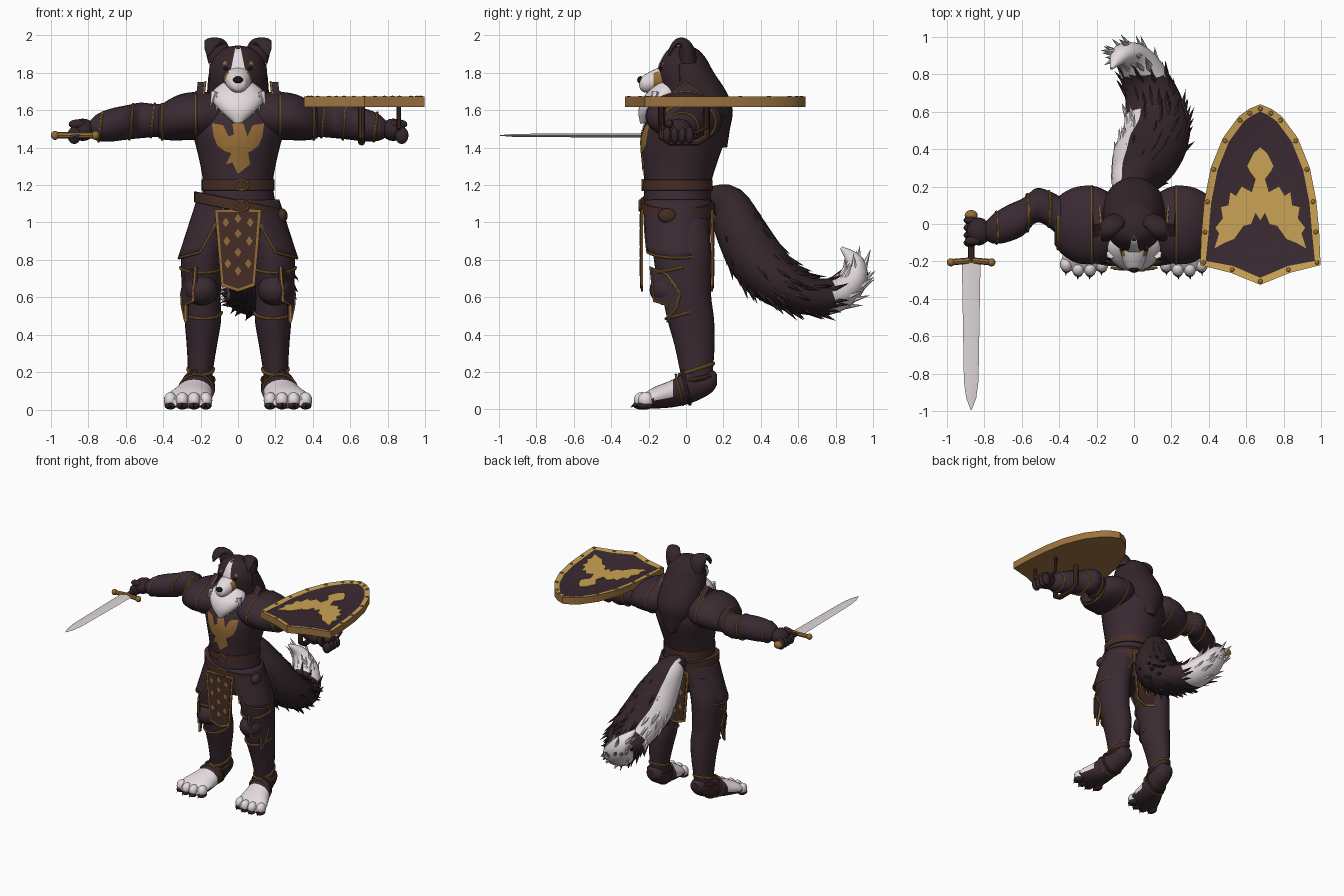
import bpy, bmesh, random
from math import sin, cos, pi, radians
from mathutils import Vector, Matrix
from mathutils.bvhtree import BVHTree

random.seed(4)
cube = bpy.data.objects.get("Cube")
if cube:
    bpy.data.objects.remove(cube)
X, Y, Z = Vector((1, 0, 0)), Vector((0, 1, 0)), Vector((0, 0, 1))


def material(name, *rgb):
    m = bpy.data.materials.new(name)
    m.use_nodes = True
    m.diffuse_color = (*rgb, 1)
    m.node_tree.nodes["Principled BSDF"].inputs["Base Color"].default_value = (*rgb, 1)
    return m


plum = material("plum_armor", .042, .023, .031)
fur = material("dark_fur", .035, .019, .023)
white = material("white_fur", .78, .71, .73)
steel = material("steel", .74, .68, .69)
gold = material("bright_gold", .6, .37, .09)
trim = material("old_gold", .3, .15, .037)
leather = material("brown_leather", .062, .026, .019)
wood = material("shield_wood", .34, .17, .05)
black = material("black", .01, .008, .01)


def finish(name, bm, mats, rule=None, recalc=True):
    """Turn a bmesh into a smooth object, colouring faces by rule(center, normal)."""
    if recalc:
        bmesh.ops.recalc_face_normals(bm, faces=bm.faces)
    bm.normal_update()
    me = bpy.data.meshes.new(name)
    mats = mats if isinstance(mats, (list, tuple)) else [mats]
    for f in bm.faces:
        f.smooth = True
        f.material_index = int(rule(f.calc_center_median(), f.normal)) if rule else 0
    bm.to_mesh(me)
    bm.free()
    for m in mats:
        me.materials.append(m)
    me.set_sharp_from_angle(angle=radians(42))
    ob = bpy.data.objects.new(name, me)
    bpy.context.collection.objects.link(ob)
    return ob


def spline(rows, n=4):
    """Catmull-Rom interpolation of rows of numbers."""
    out = []
    for i in range(len(rows) - 1):
        quad = rows[max(i - 1, 0)], rows[i], rows[i + 1], rows[min(i + 2, len(rows) - 1)]
        for t in (k / n for k in range(n)):
            out.append([.5 * (2*b + (c - a)*t + (2*a - 5*b + 4*c - d)*t*t + (3*b - a - 3*c + d)*t**3)
                        for a, b, c, d in zip(*quad)])
    return out + [list(rows[-1])]


def loft(name, rows, u, v, mats, rule=None, seg=24, side=1, steps=4):
    """Skin ellipses given as (x, y, z, radius along u, radius along v)."""
    rows, bm, rings = spline(rows, steps), bmesh.new(), []
    for i, (x, y, z, ra, rb) in enumerate(rows):
        w = v
        if v is None:
            w = (Vector(rows[min(i + 1, len(rows) - 1)][:3]) - Vector(rows[max(i - 1, 0)][:3])).cross(u).normalized()
        rings.append([bm.verts.new(Vector((x * side, y, z)) + u * max(ra, .002) * cos(a) + w * max(rb, .002) * sin(a))
                      for a in (2 * pi * k / seg for k in range(seg))])
    for lo, hi in zip(rings, rings[1:]):
        for k in range(seg):
            j = (k + 1) % seg
            bm.faces.new((lo[k], lo[j], hi[j], hi[k]))
    bm.faces.new(rings[0])
    bm.faces.new(rings[-1])
    return finish(name, bm, mats, rule)


def balls(name, centers, radii, mat):
    bm = bmesh.new()
    for c in centers:
        bmesh.ops.create_uvsphere(bm, u_segments=16, v_segments=10, radius=1,
                                  matrix=Matrix.LocRotScale(Vector(c), None, Vector(radii)))
    return finish(name, bm, mat)


def tube(name, pts, r, mat, closed=False):
    cu = bpy.data.curves.new(name, 'CURVE')
    cu.dimensions, cu.bevel_depth, cu.bevel_resolution, cu.use_fill_caps = '3D', r, 2, True
    sp = cu.splines.new('POLY')
    sp.points.add(len(pts) - 1)
    for p, q in zip(sp.points, pts):
        p.co = (*q, 1)
    sp.use_cyclic_u = closed
    tmp = bpy.data.objects.new(name, cu)
    bm = bmesh.new()
    bm.from_mesh(tmp.to_mesh())
    tmp.to_mesh_clear()
    bpy.data.objects.remove(tmp)
    finish(name, bm, mat)


def ring(name, c, ra, rb, u, v, r, mat, tilt=0, front=False):
    """Tilted elliptical band; front keeps only its forward half."""
    angles = [pi + pi * k / 20 for k in range(21)] if front else [2 * pi * k / 32 for k in range(32)]
    tube(name, [Vector(c) + u * ra * cos(a) + v * rb * sin(a) + u.cross(v) * tilt * sin(a) for a in angles],
         r, mat, not front)


def tufts(name, spikes, mats, rule=None):
    """Pointed locks given as (base, direction, length, radius)."""
    bm = bmesh.new()
    for base, way, length, r in spikes:
        way = Vector(way).normalized()
        bmesh.ops.create_cone(bm, cap_ends=True, segments=6, radius1=r, radius2=0, depth=length, matrix=Matrix.LocRotScale(
            Vector(base) + way * length / 2, way.to_track_quat('Z', 'Y'), None))
    finish(name, bm, mats, rule)


def mirrored(half):
    return half + [(-a, b) for a, b in reversed(half) if a > 0]


def plate(name, outline, place, push, mats, rule=None, rim=0):
    """Flat polygon mapped to space by place(a, b) and extruded by push."""
    bm = bmesh.new()
    face = bm.faces.new([bm.verts.new(place(a, b)) for a, b in outline])
    top = bmesh.ops.extrude_face_region(bm, geom=[face], use_keep_orig=True)["geom"]
    bmesh.ops.translate(bm, vec=push, verts=[g for g in top if isinstance(g, bmesh.types.BMVert)])
    bmesh.ops.recalc_face_normals(bm, faces=bm.faces)
    if rim:
        cap = [g for g in top if isinstance(g, bmesh.types.BMFace)]
        bmesh.ops.inset_region(bm, faces=cap, thickness=rim, depth=-.008)
    finish(name, bm, mats, rule)


def decal(name, outline, target, mat):
    """Thin painted patch, sliced finely and projected backwards onto a part."""
    src, bm = bmesh.new(), bmesh.new()
    src.from_mesh(target.data)
    tree = BVHTree.FromBMesh(src)
    src.free()
    face = bm.faces.new([bm.verts.new((a, -1, b)) for a, b in outline])
    bmesh.ops.triangulate(bm, faces=[face])
    for axis in (X, Z):
        for k in range(-20, 100):
            bmesh.ops.bisect_plane(bm, geom=bm.verts[:] + bm.edges[:] + bm.faces[:], plane_co=axis * k * .02, plane_no=axis)
    for vert in bm.verts:
        hit = tree.ray_cast(vert.co, Y)[0]
        vert.co.y = (hit.y if hit else -.1) - .005
    bm.normal_update()
    bmesh.ops.reverse_faces(bm, faces=[f for f in bm.faces if f.normal.y > 0])
    finish(name, bm, mat, recalc=False)


# Torso, chest emblem and belts
torso = loft("torso", [(0, -.03, .88, .17, .14), (0, -.03, .97, .21, .165), (0, -.045, 1.1, .2, .18),
                       (0, -.045, 1.2, .187, .178), (0, -.035, 1.3, .2, .195), (0, -.02, 1.42, .228, .22),
                       (0, -.01, 1.5, .25, .22), (0, 0, 1.58, .24, .195), (0, .01, 1.65, .18, .15), (0, .02, 1.7, .1, .1)],
             X, Y, plum, seg=32)
decal("chest_emblem", mirrored([(0, 1.54), (.03, 1.525), (.022, 1.47), (.05, 1.46), (.08, 1.52), (.14, 1.53),
      (.13, 1.46), (.11, 1.41), (.07, 1.38), (.035, 1.37), (.065, 1.31), (.03, 1.32), (0, 1.26)]), torso, trim)
for name, z, rx, ry, slope in (("waist_belt", 1.2, .195, .188, 0), ("hip_belt", 1.09, .236, .202, -.2)):
    belt = loft(name, [(0, -.045, z + d, rx + e, ry + e) for d, e in ((-.03, -.01), (-.028, 0), (.028, 0), (.03, -.01))],
                X, Y, leather, seg=32, steps=1)
    for vert in belt.data.vertices:
        vert.co.z += slope * vert.co.x
    ring(name + "_buckle", (.02, -.045 - ry, z), .035, .027, X, Z, .006, trim)
balls("belt_pouch", [(.235, -.1, 1.035)], (.03, .05, .04), leather)

# Front and back tabard with border and diamonds
cloth = mirrored([(0, .63), (.09, .66), (.125, 1.07)])
for name, y, out in (("front", -.24, -1), ("back", .135, 1)):
    plate(name + "_tabard_border", cloth, lambda a, b: Vector((a, y, b)), Y * .01, trim)
    plate(name + "_tabard", [(a * .87, .85 + (b - .85) * .93) for a, b in cloth],
          lambda a, b: Vector((a, y + .005 + out * .004, b)), Y * out * .006, leather)
    for x, z in ((0, .74), (0, .84), (0, .94), (0, 1.02), (.055, .78), (-.055, .78), (.06, .9), (-.06, .9), (.065, 1), (-.065, 1)):
        plate(name + "_diamond", [(x - .018, z), (x, z - .026), (x + .018, z), (x, z + .026)],
              lambda a, b: Vector((a, y + .005 + out * .008, b)), Y * out * .005, trim)

# Parts that come in pairs
for s, side in ((1, "left"), (-1, "right")):
    # Hip plates with edging
    def hip(u, v):
        a = u * radians(74 - 24 * v)
        return Vector((s * (.215 + .1 * v) * cos(a), -.045 + (.183 + .025 * v) * sin(a), 1.12 - .31 * v + .03 * u * u * v))
    bm = bmesh.new()
    grid = [[bm.verts.new(hip(i / 8 - 1, j / 8)) for i in range(17)] for j in range(9)]
    for j in range(8):
        for i in range(16):
            bm.faces.new((grid[j][i], grid[j][i + 1], grid[j + 1][i + 1], grid[j + 1][i]))
    solid = finish(side + "_hip_plate", bm, plum).modifiers.new("thickness", 'SOLIDIFY')
    solid.thickness, solid.offset = .012, 0
    tube(side + "_hip_plate_trim", [hip(-1, j / 8) for j in range(8)] + [hip(i / 8 - 1, 1) for i in range(17)]
         + [hip(1, 1 - j / 8) for j in range(1, 9)], .008, trim)

    # Leg, knee guard and bands
    loft(side + "_leg", [(.13, -.02, 1.02, .11, .14), (.185, -.02, .85, .115, .155), (.195, -.01, .7, .108, .145),
                         (.195, .005, .6, .102, .13), (.188, .025, .48, .098, .125), (.193, .045, .35, .082, .108),
                         (.2, .055, .22, .068, .09), (.205, .06, .12, .065, .075)], X, Y, plum, side=s)
    balls(side + "_knee", [(s * .195, -.1, .64)], (.09, .095, .085), plum)
    ring(side + "_thigh_trim", (s * .195, -.015, .76), .112, .152, X, Y, .008, trim, .03, True)
    ring(side + "_shin_trim", (s * .188, .02, .52), .1, .128, X, Y, .008, trim, .035, True)
    ring(side + "_ankle_trim", (s * .2, .055, .215), .068, .092, X, Y, .009, trim, .03)
    ring(side + "_ankle_strap", (s * .207, .045, .16), .074, .098, X, Y, .014, leather, .02)
    flange = [(-.19, .76), (-.1, .72), (-.03, .62), (-.05, .55), (-.1, .47), (-.1, .56), (-.17, .58)]
    curved = lambda a, b: Vector((s * (.188 + .1 * cos(a * 7)), a, b))
    plate(side + "_knee_flange", flange, curved, X * s * .018, plum)
    tube(side + "_knee_flange_trim", [curved(a, b) + X * s * .016 for a, b in flange], .008, trim, True)

    # Paw with toes and claws
    loft(side + "_foot", [(.2, .165, .16, .035, .03), (.2, .13, .15, .065, .065), (.21, .03, .125, .08, .09),
                          (.235, -.07, .086, .1, .074), (.26, -.17, .062, .122, .057), (.268, -.225, .045, .112, .04),
                          (.27, -.25, .038, .09, .028)],
         X, Z, [plum, white], lambda c, n: c.y < -.06 and n.z > -.25, side=s)
    toes = [(s * (.172 + .063 * k), -.215 - .022 * (k in (1, 2)), .05) for k in range(4)]
    balls(side + "_toes", toes, (.035, .042, .043), white)
    balls(side + "_toe_pads", [(x, y - .004, .022) for x, y, z in toes], (.032, .043, .022), fur)
    tufts(side + "_claws", [((x, y - .025, z - .015), (s * .1, -1, -.7), .045, .013) for x, y, z in toes], black)
    ring(side + "_foot_strap", (s * .215, 0, .118), .083, .088, X, Z, .01, leather, .02)
    ring(side + "_foot_trim", (s * .224, -.035, .105), .092, .082, X, Z, .006, trim, .02)

    # Shoulder guard and raised collar
    loft(side + "_shoulder", [(.1, -.01, 1.57, .16, .12), (.2, -.005, 1.57, .205, .128), (.3, -.005, 1.563, .205, .124),
                              (.38, 0, 1.545, .165, .105), (.425, .005, 1.53, .115, .08)], Y, Z, plum, side=s)
    ring(side + "_shoulder_trim", (s * .225, -.005, 1.568), .207, .128, Y, Z, .006, trim)
    ring(side + "_shoulder_edge", (s * .405, .005, 1.538), .138, .093, Y, Z, .009, trim)
    collar = [(-.16, 1.6), (-.07, 1.69), (0, 1.75), (.07, 1.7), (.16, 1.6)]
    plate(side + "_collar", collar, lambda a, b: Vector((s * (.38 - b * .12), a, b)), X * s * .045, plum)
    tube(side + "_collar_trim", [(s * (.385 - b * .12), a, b) for a, b in collar], .006, trim)

    # Arm, bands and fist
    loft(side + "_arm", [(.35, 0, 1.55, .12, .09), (.44, .07, 1.545, .1, .088), (.52, .1, 1.545, .092, .095),
                         (.59, .04, 1.535, .1, .092), (.68, 0, 1.52, .098, .088), (.75, -.025, 1.508, .08, .072),
                         (.79, -.035, 1.5, .05, .045)], Y, Z, plum, side=s)
    for x, y, z, ra, rb in ((.455, .08, 1.545, .096, .09), (.57, .06, 1.537, .1, .094), (.735, -.02, 1.51, .085, .077)):
        ring(side + "_arm_trim", (s * x, y, z), ra, rb, Y, Z, .007, trim, .01)
    balls(side + "_fist", [(s * .83, -.04, 1.495)], (.065, .075, .06), fur)
    balls(side + "_fingers", [(s * .875, -.1 + .04 * k, 1.465) for k in range(4)], (.036, .024, .046), fur)
    balls(side + "_thumb", [(s * .86, -.09, 1.525)], (.045, .025, .025), fur)

# Head, mane and face
head = loft("head_and_mane", [(0, .17, 1.4, .04, .05), (0, .11, 1.5, .13, .125), (0, .07, 1.6, .17, .18), (0, .04, 1.7, .165, .175),
                              (0, 0, 1.8, .155, .15), (0, -.01, 1.88, .13, .115), (0, -.015, 1.93, .075, .07), (0, -.015, 1.945, .01, .01)],
            X, Y, fur, seg=32)
loft("muzzle", [(0, -.09, 1.765, .085, .08), (0, -.16, 1.76, .07, .062), (0, -.21, 1.745, .055, .052),
                (0, -.24, 1.74, .038, .035), (0, -.25, 1.74, .01, .01)], X, Z, [white, trim],
     lambda c, n: abs(n.x) > .55 and c.y > -.172 and 1.7 < c.z < 1.8)
decal("face_blaze", mirrored([(0, 1.94), (.015, 1.93), (.022, 1.86), (.045, 1.78), (0, 1.77)]), head, white)
balls("nose", [(0, -.243, 1.762)], (.027, .018, .02), black)
tube("mouth", [(x * .012, -.243 + abs(x) * .011, 1.722 + abs(x) * .002) for x in range(-4, 5)], .004, black)
for s, side in ((1, "left"), (-1, "right")):
    balls(side + "_eye", [(s * .066, -.136, 1.822)], (.013, .01, .009), black)
    decal(side + "_brow", [(s * .06, 1.845), (s * .08, 1.842), (s * .078, 1.858), (s * .064, 1.862)], head, trim)
    loft(side + "_ear", [(.09, .01, 1.85, .068, .05), (.108, .005, 1.92, .066, .042), (.12, -.015, 1.96, .058, .028),
                         (.135, -.05, 1.962, .045, .018), (.152, -.08, 1.925, .026, .012), (.16, -.09, 1.89, .005, .005)],
         X, None, fur, side=s)
    tufts(side + "_cheek_fur", [((s * .128, .04 * (k % 3) - .03, 1.84 - .04 * k), (s * .34, -.05, -1), .1, .025)
                                for k in range(6)], fur)

# White bib of fur
loft("bib", [(0, -.225, 1.53, .02, .02), (0, -.2, 1.59, .088, .055), (0, -.15, 1.65, .138, .09),
             (0, -.115, 1.7, .135, .088), (0, -.1, 1.75, .08, .06)], X, Y, white)
tufts("bib_fur", [((.025 * k, -.195 + .0013 * k * k, 1.62 + .003 * k * k), (.06 * k, -.25, -1), .085, .024)
                  for k in range(-5, 6)], white)

# Bushy tail: white tip and white streak on its right side
tail_rows = [(-.03, .12, 1.13, .06, .06), (-.01, .22, 1.1, .11, .105), (.04, .29, .96, .16, .135), (.08, .38, .8, .19, .15),
             (.12, .5, .68, .18, .135), (.11, .65, .61, .155, .105), (.06, .79, .61, .135, .095), (0, .89, .69, .108, .08),
             (-.06, .9, .79, .068, .05), (-.12, .83, .865, .008, .008)]
tail = loft("tail", tail_rows, X, None, [fur, white],
            lambda c, n: c.y > .79 or (n.x < -.42 and n.z > -.35 and .2 < c.y < .6))
path, locks = [Vector(r[:3]) for r in spline(tail_rows)], []
for p in random.sample(list(tail.data.polygons)[120:-100], 130):
    i = p.index // 24
    way = (path[i + 1] - path[i]).normalized() + p.normal * .38
    locks.append((p.center - p.normal * .02, way, random.uniform(.09, .13), .02, p.material_index))
for kind, mat in enumerate((fur, white)):
    tufts("tail_fur", [lock[:4] for lock in locks if lock[4] == kind], mat)

# Sword
loft("sword_blade", [(-.87, -.19, 1.465, .05, .011), (-.87, -.84, 1.465, .039, .009), (-.87, -.93, 1.465, .027, .007),
                     (-.87, -.995, 1.465, .002, .002)], X, Z, steel, seg=4, steps=1)
tube("sword_grip", [(-.87, -.2, 1.465), (-.87, .04, 1.465)], .018, leather)
tube("sword_guard", [(-.985, -.205, 1.465), (-.87, -.195, 1.465), (-.755, -.205, 1.465)], .017, trim)
balls("sword_guard_ends", [(x, -.205, 1.465) for x in (-.978, -.762)], (.022, .022, .024), trim)
balls("sword_pommel", [(-.87, .045, 1.465)], (.035, .03, .03), trim)

# Shield lying over the left arm, with rim, emblem, rivets and straps
half = [(0, .64), (.06, .615), (.115, .575), (.2, .46), (.265, .3), (.3, .12), (.315, -.05), (.322, -.22), (.16, -.26), (0, -.325)]
on_shield = lambda a, b: Vector((.675 + a, b, 1.617))
plate("shield", mirrored(half), on_shield, Z * .055, [wood, gold, plum],
      lambda c, n: 0 if n.z < .4 else 2 if abs(c.x - .675) < .05 and n.z > .99 and c.z < 1.667 else 1, rim=.038)
plate("shield_emblem", mirrored([(0, .41), (.035, .38), (.07, .31), (.055, .28), (.025, .24), (.045, .17), (.1, .2), (.13, .15),
      (.16, .17), (.17, .1), (.21, .09), (.2, .03), (.24, -.02), (.22, -.05), (.245, -.13), (.19, -.1), (.14, -.08),
      (.09, -.01), (.05, 0), (.025, .06), (0, .02)]), lambda a, b: on_shield(a, b) + Z * .046, Z * .006, gold)
balls("shield_rivets", [(.675 + a * .94, .1 + (b - .1) * .955, 1.671) for a, b in mirrored(half)], (.012, .012, .006), trim)
for x, low, r in ((.66, 1.43, .02), (.86, 1.48, .012)):
    tube("shield_strap", [(x, -.13, 1.63), (x, -.13, low + .03), (x, -.08, low), (x, .06, low),
                          (x, .11, low + .03), (x, .11, 1.63)], r, leather)
